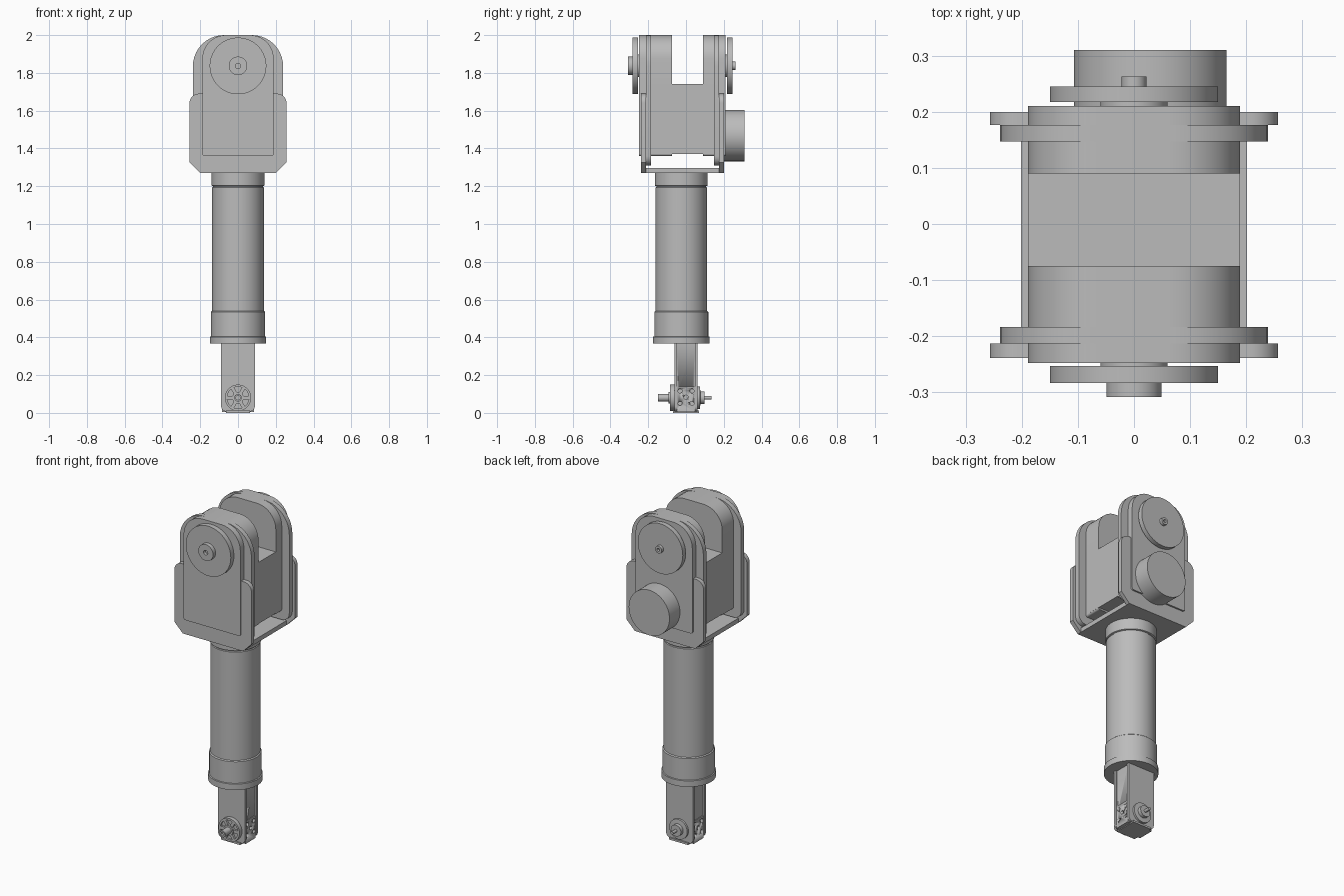
import bpy, bmesh, math
from mathutils import Matrix, Vector

if "Cube" in bpy.data.objects:
    bpy.data.objects.remove(bpy.data.objects["Cube"])

grey = bpy.data.materials.new("machined grey")
grey.diffuse_color = (0.5, 0.5, 0.5, 1)
grey.use_nodes = True
grey.node_tree.nodes["Principled BSDF"].inputs["Base Color"].default_value = grey.diffuse_color


def finish(bm, name):
    bmesh.ops.recalc_face_normals(bm, faces=bm.faces)
    me = bpy.data.meshes.new(name)
    bm.to_mesh(me)
    bm.free()
    me.materials.append(grey)
    ob = bpy.data.objects.new(name, me)
    bpy.context.collection.objects.link(ob)
    bpy.ops.object.select_all(action='DESELECT')
    ob.select_set(True)
    bpy.context.view_layer.objects.active = ob
    bpy.ops.object.shade_smooth_by_angle(angle=math.radians(30))
    return ob


def outline(half, z0, z1, r_top, r_bot, seg=10, bot_seg=6):
    """Upright rectangle in x, z with rounded (or one-segment chamfered) corners."""
    pts = []
    for sx, z, r, a0, n in ((1, z1, r_top, 0, seg), (-1, z1, r_top, 90, seg),
                            (-1, z0, r_bot, 180, bot_seg), (1, z0, r_bot, 270, bot_seg)):
        cz = z - r if z == z1 else z + r
        if r == 0:
            pts.append((sx * half, z))
            continue
        for i in range(n + 1):
            a = math.radians(a0 + 90 * i / n)
            pts.append((sx * (half - r) + r * math.cos(a), cz + r * math.sin(a)))
    return pts


def slab(name, pts, y0, y1):
    """Extrude an x, z outline from y0 to y1."""
    bm = bmesh.new()
    face = bm.faces.new([bm.verts.new((x, y0, z)) for x, z in pts])
    ext = bmesh.ops.extrude_face_region(bm, geom=[face])
    bmesh.ops.translate(bm, vec=(0, y1 - y0, 0),
                        verts=[g for g in ext['geom'] if isinstance(g, bmesh.types.BMVert)])
    return finish(bm, name)


def lathe(name, profile, centre, axis='Z', n=48):
    """Spin (radius, distance) points about an axis through centre."""
    bm = bmesh.new()
    rings = []
    for r, h in profile:
        ring = []
        for i in range(n):
            a = 2 * math.pi * i / n
            c, s = r * math.cos(a), r * math.sin(a)
            p = {'Z': (c, s, h), 'Y': (c, h, s), 'X': (h, c, s)}[axis]
            ring.append(bm.verts.new(Vector(p) + Vector(centre)))
        rings.append(ring)
    for a, b in zip(rings, rings[1:]):
        for i in range(n):
            bm.faces.new((a[i], a[(i + 1) % n], b[(i + 1) % n], b[i]))
    bm.faces.new(rings[0])
    bm.faces.new(rings[-1])
    return finish(bm, name)


def box(name, lo, hi, turn=None):
    bm = bmesh.new()
    bmesh.ops.create_cube(bm, size=1)
    for v in bm.verts:
        v.co = [(a + b) / 2 + c * (b - a) for a, b, c in zip(lo, hi, v.co)]
    if turn:
        centre, angle = turn
        bmesh.ops.rotate(bm, verts=bm.verts, cent=centre, matrix=Matrix.Rotation(angle, 3, 'Y'))
    return finish(bm, name)


def cut(ob, tool):
    mod = ob.modifiers.new("cut", 'BOOLEAN')
    mod.operation, mod.solver, mod.object = 'DIFFERENCE', 'EXACT', tool
    tool.hide_render = True
    tool.hide_set(True)


# Head: block with two rounded ears leaving an open slot
box("head_block", (-0.189, -0.2, 1.37), (0.189, 0.16, 1.74))
ear = outline(0.189, 1.36, 2.0, 0.125, 0.012)
slab("front_ear", ear, -0.248, -0.075)
slab("back_ear", ear, 0.09, 0.21)

# Wider flange plates around each ear
flange = outline(0.239, 1.31, 2.0, 0.165, 0.05)
slab("front_flange", flange, -0.213, -0.184)
slab("back_flange", flange, 0.147, 0.176)

# U bracket carrying the head, chamfered at the bottom
cheek = outline(0.257, 1.27, 1.69, 0.05, 0.056, bot_seg=1)
slab("front_cheek", cheek, -0.239, -0.213)
slab("back_cheek", cheek, 0.176, 0.2)
box("bracket_base", (-0.201, -0.23, 1.27), (0.201, 0.19, 1.297))

# Pivot discs and hubs
lathe("front_pivot", [(0.06, -0.24), (0.06, -0.253), (0.15, -0.253), (0.15, -0.283), (0.049, -0.283),
                      (0.049, -0.308), (0.014, -0.308), (0.014, -0.29)], (0, 0, 1.837), 'Y', 64)
lathe("back_pivot", [(0.06, 0.2), (0.06, 0.217), (0.15, 0.217), (0.15, 0.245), (0.022, 0.245),
                     (0.022, 0.263), (0.009, 0.263), (0.009, 0.25)], (0, 0, 1.837), 'Y', 64)

# Motor can on the back
lathe("motor", [(0.136, 0.19), (0.136, 0.31)], (0.029, 0, 1.468), 'Y', 64)

# Arm tube with collars and a groove
lathe("arm_tube", [(0.149, 0.367), (0.149, 0.403), (0.143, 0.405), (0.143, 0.535), (0.137, 0.54),
                   (0.137, 1.193), (0.132, 1.196), (0.132, 1.2), (0.14, 1.203), (0.14, 1.275)],
      (0, -0.025, 0), 'Z', 64)

# Lower link: two cheeks on a narrower core
for side in (-1, 1):
    slab("link_cheek", outline(0.089, 0.008, 0.38, 0, 0.026), side * 0.048, side * 0.062)
core = box("link_core", (-0.08, -0.05, 0.012), (0.08, 0.05, 0.38))

# End sleeve with five holes on each side
sleeve = box("end_sleeve", (-0.084, -0.0475, 0.004), (0.084, 0.0475, 0.14))
for y, z in ((-0.031, 0.05), (0.031, 0.05), (0, 0.083), (-0.031, 0.116), (0.031, 0.116)):
    for side in (-1, 1):
        hole = lathe("hole_cutter", [(0.011, side * 0.06), (0.011, side * 0.12)], (0, y, z), 'X', 16)
        cut(sleeve, hole)
        cut(core, hole)
box("bottom_plate", (-0.063, -0.07, 0.0), (0.063, 0.07, 0.012))

# Spoked wheel on the front of the link
hub = (0, 0, 0.08)
lathe("wheel_back", [(0.07, -0.055), (0.07, -0.074)], hub, 'Y')
lathe("wheel_rim", [(0.07, -0.07), (0.07, -0.086), (0.058, -0.086), (0.058, -0.07)], hub, 'Y')
for k in range(3):
    box("wheel_spoke", (-0.062, -0.086, 0.071), (0.062, -0.07, 0.089), (hub, k * math.pi / 3))
lathe("wheel_shaft", [(0.03, -0.07), (0.03, -0.092), (0.02, -0.092), (0.02, -0.148),
                      (0.011, -0.148), (0.011, -0.135)], hub, 'Y', 32)

# Stepped bearing and pin on the back of the link
lathe("link_bearing", [(0.06, 0.055), (0.06, 0.074), (0.034, 0.076), (0.034, 0.097), (0.009, 0.097),
                       (0.009, 0.134)], hub, 'Y', 32)
